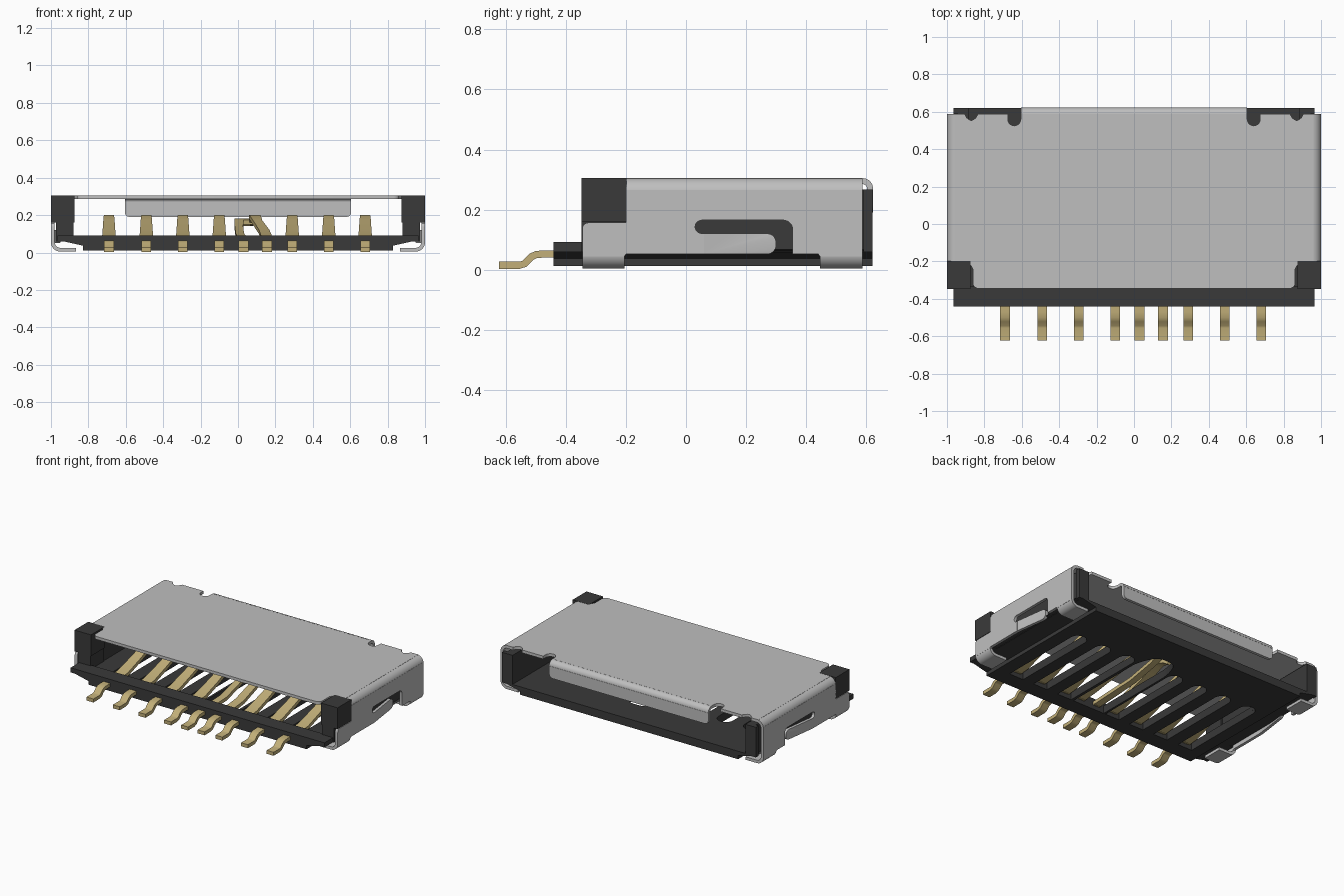
import bpy, math
from mathutils import Matrix, Vector

if "Cube" in bpy.data.objects:
    bpy.data.objects.remove(bpy.data.objects["Cube"], do_unlink=True)


def material(name, rgb):
    m = bpy.data.materials.new(name)
    m.use_nodes = True
    m.diffuse_color = (*rgb, 1)
    b = next(n for n in m.node_tree.nodes if n.type == 'BSDF_PRINCIPLED')
    b.inputs["Base Color"].default_value = (*rgb, 1)
    return m


STEEL = material("steel grey", (0.52, 0.52, 0.52))
BLACK = material("housing black", (0.042, 0.042, 0.042))
GOLD = material("contact gold", (0.54, 0.43, 0.19))

# Outline plane to world: outlines are (x, y), (y, z) or (z, x)
AXES = {'z': Matrix.Identity(3),
        'x': Matrix(((0, 0, 1), (1, 0, 0), (0, 1, 0))),
        'y': Matrix(((0, 1, 0), (0, 0, 1), (1, 0, 0)))}


def fillet(pts):
    """Round the corners that carry a third value, the radius."""
    out = []
    for i, p in enumerate(pts):
        c = Vector(p[:2])
        if len(p) < 3:
            out.append(c)
            continue
        a = (Vector(pts[i - 1][:2]) - c).normalized() * p[2] + c
        b = (Vector(pts[(i + 1) % len(pts)][:2]) - c).normalized() * p[2] + c
        for k in range(6):
            t = k / 5
            out.append(a * (1 - t) ** 2 + c * 0.8 * 2 * t * (1 - t)
                       + (a + b) * 0.2 * t * (1 - t) + b * t * t)
    return out


def finish(ob, mat, smooth=True):
    ob.data.materials.clear()
    ob.data.materials.append(mat)
    bpy.ops.object.select_all(action='DESELECT')
    ob.select_set(True)
    bpy.context.view_layer.objects.active = ob
    if smooth:
        bpy.ops.object.shade_smooth_by_angle(angle=math.radians(35))
    return ob


def plate(name, outlines, lo, hi, axis, mat):
    """Extrude outlines (the first is the border, the rest are holes)."""
    cu = bpy.data.curves.new(name, 'CURVE')
    cu.dimensions, cu.fill_mode = '2D', 'BOTH'
    cu.extrude = abs(hi - lo) / 2
    for o in outlines:
        pts = fillet(o)
        sp = cu.splines.new('POLY')
        sp.points.add(len(pts) - 1)
        for q, p in zip(sp.points, pts):
            q.co = (p[0], p[1], 0, 1)
        sp.use_cyclic_u = True
    ob = bpy.data.objects.new(name, cu)
    bpy.context.collection.objects.link(ob)
    bpy.ops.object.select_all(action='DESELECT')
    ob.select_set(True)
    bpy.context.view_layer.objects.active = ob
    bpy.ops.object.convert(target='MESH')
    ob = bpy.context.view_layer.objects.active
    ob.data.transform(AXES[axis].to_4x4() @ Matrix.Translation((0, 0, (lo + hi) / 2)))
    return finish(ob, mat)


def box(name, x, y, z, mat):
    return plate(name, [rect(*x, *y)], *z, 'z', mat)


def rect(u0, u1, v0, v1):
    return [(u0, v0), (u1, v0), (u1, v1), (u0, v1)]


def band(path, t):
    """Closed outline of a bent strip with thickness t, centred on the path."""
    P = [Vector(p) for p in path]
    left, right = [], []
    for i, p in enumerate(P):
        d = (P[min(i + 1, len(P) - 1)] - P[max(i - 1, 0)]).normalized()
        n = Vector((-d.y, d.x)) * t / 2
        left.append(tuple(p + n))
        right.append(tuple(p - n))
    return left + right[::-1]


def arc(cu, cv, r, a0, a1, n=8):
    return [(cu + r * math.cos(math.radians(a0 + (a1 - a0) * i / n)),
             cv + r * math.sin(math.radians(a0 + (a1 - a0) * i / n))) for i in range(n + 1)]


def ribbon(name, path, t=0.024):
    """Gold strip through (x, y, z, width) stations, flat across x."""
    verts, faces = [], []
    for i, (x, y, z, w) in enumerate(path):
        a, b = path[max(i - 1, 0)], path[min(i + 1, len(path) - 1)]
        d = Vector((b[1] - a[1], b[2] - a[2])).normalized()
        ny, nz = -d.y * t / 2, d.x * t / 2
        verts += [(x - w / 2, y - ny, z - nz), (x + w / 2, y - ny, z - nz),
                  (x + w / 2, y + ny, z + nz), (x - w / 2, y + ny, z + nz)]
        if i:
            k = 4 * i
            faces += [(k - 4 + j, k - 4 + (j + 1) % 4, k + (j + 1) % 4, k + j) for j in range(4)]
    k = len(verts) - 4
    faces += [(3, 2, 1, 0), (k, k + 1, k + 2, k + 3)]
    me = bpy.data.meshes.new(name)
    me.from_pydata(verts, [], faces)
    ob = bpy.data.objects.new(name, me)
    bpy.context.collection.objects.link(ob)
    return finish(ob, GOLD)


# Housing floor with contact slots, flaring outward to the rim
ARMS = (-0.69, -0.49, -0.295, -0.10, 0.29, 0.485, 0.68)
slots = [[(x - 0.055, -0.33), (x + 0.055, -0.33), (x + 0.055, 0.32, 0.05), (x - 0.055, 0.32, 0.05)]
         for x in ARMS]
slots.append([(-0.03, -0.33), (0.215, -0.33), (0.215, 0.3, 0.06), (0.15, 0.42, 0.04),
              (0.02, 0.42, 0.04), (-0.03, 0.3, 0.06)])
plate("floor_base", [rect(-0.83, 0.83, -0.44, 0.62)] + slots, 0.012, 0.037, 'z', BLACK)
rim = plate("floor_rim", [rect(-0.965, 0.965, -0.44, 0.62)] + slots, 0.037, 0.067, 'z', BLACK)
for v in rim.data.vertices:
    if abs(v.co.x) > 0.9 and v.co.z < 0.05:
        v.co.x = math.copysign(0.83, v.co.x)
box("front_bar", (-0.965, 0.965), (-0.44, -0.335), (0.06, 0.092), BLACK)

# Shell top with corner notches
half = [(0.862, -0.345, 0.03), (0.862, -0.24), (0.885, -0.2), (0.96, -0.2), (0.96, 0.587),
        (0.905, 0.587), (0.895, 0.568), (0.87, 0.55, 0.012), (0.845, 0.568), (0.835, 0.587),
        (0.675, 0.587), (0.675, 0.525, 0.035), (0.605, 0.525, 0.035), (0.605, 0.587)]
mirrored = [(-p[0],) + p[1:] for p in reversed(half)]
plate("shell_top", [half + mirrored], 0.285, 0.305, 'z', STEEL)

# Rear flap rolled down from the top
plate("flap_roll", [band(arc(0.587, 0.27, 0.025, 90, 0), 0.02)], -0.605, 0.605, 'x', STEEL)
plate("rear_flap", [[(0.27, -0.605), (0.27, 0.605), (0.19, 0.605, 0.025), (0.19, -0.605, 0.025)]],
      0.602, 0.622, 'y', STEEL)

# Side panel outline with the L-shaped cut around the spring tongue
side = [(-0.345, 0.045), (-0.345, 0.157, 0.02), (-0.2, 0.157), (-0.2, 0.265), (0.587, 0.265),
        (0.587, 0.045), (0.445, 0.045), (0.44, 0.052), (0.355, 0.052), (0.355, 0.165, 0.03),
        (0.03, 0.165, 0.022), (0.03, 0.121, 0.022), (0.06, 0.121), (0.06, 0.052),
        (-0.2, 0.052), (-0.205, 0.045)]

for s, tag in ((1, "left"), (-1, "right")):
    # Housing side wall, rear post and front corner block
    box("side_wall_" + tag, (s * 0.885, s * 0.945), (-0.345, 0.62), (0.06, 0.267), BLACK)
    box("rear_post_" + tag, (s * 0.885, s * 0.965), (0.59, 0.62), (0.06, 0.267), BLACK)
    box("block_lower_" + tag, (s * 0.88, s * 0.972), (-0.347, -0.2), (0.06, 0.165), BLACK)
    box("block_upper_" + tag, (s * 0.875, s * 1.0), (-0.347, -0.198), (0.16, 0.306), BLACK)

    # Shell side, rounded upper edge and folded feet
    plate("shell_side_" + tag, [side], s * 0.98, s * 1.0, 'x', STEEL)
    edge = [(z, s * x) for x, z in arc(0.95, 0.255, 0.04, 0, 90)]
    plate("shell_edge_" + tag, [band(edge, 0.02)], -0.2, 0.587, 'y', STEEL)
    foot = [(z, s * x) for x, z in arc(0.95, 0.055, 0.04, 0, -90) + [(0.865, 0.015)]]
    for n, y0, y1 in (("front", -0.345, -0.205), ("rear", 0.445, 0.587)):
        plate(f"foot_{n}_{tag}", [band(foot, 0.02)], y0, y1, 'y', STEEL)

    # Spring tongue bent gently inward
    tongue = [(0.055, 0.052), (0.15, 0.052), (0.30, 0.052, 0.03), (0.30, 0.121, 0.03),
              (0.15, 0.121), (0.055, 0.121)]
    ob = plate("spring_tongue_" + tag, [tongue], s * 0.98, s * 1.0, 'x', STEEL)
    for v in ob.data.vertices:
        v.co.x -= s * 0.03 * min(1, max(0, (v.co.y - 0.055) / 0.22))

# Solder tails
for i, x in enumerate(sorted(ARMS + (0.03, 0.155))):
    ribbon(f"solder_tail_{i + 1}", [(x, y, z, 0.052) for y, z in (
        (-0.622, 0.015), (-0.555, 0.015), (-0.538, 0.02), (-0.515, 0.043),
        (-0.498, 0.051), (-0.47, 0.053), (-0.32, 0.053))])

# Contact springs rising to hooked tips
for i, x in enumerate(ARMS):
    ribbon(f"contact_spring_{i + 1}", [(x, y, z, w) for y, z, w in (
        (-0.36, 0.053, 0.075), (-0.26, 0.062, 0.075), (-0.12, 0.105, 0.068), (0.05, 0.165, 0.06),
        (0.11, 0.187, 0.055), (0.15, 0.19, 0.045), (0.19, 0.178, 0.04), (0.23, 0.15, 0.035))])

# Card detection springs in the centre opening
ribbon("detect_spring_outer", [
    (0.155, -0.36, 0.053, 0.06), (0.155, -0.2, 0.07, 0.06), (0.14, -0.02, 0.11, 0.055),
    (0.105, 0.12, 0.16, 0.05), (0.09, 0.22, 0.19, 0.06), (0.09, 0.27, 0.185, 0.06),
    (0.09, 0.33, 0.155, 0.05)])
ribbon("detect_spring_inner", [
    (0.03, -0.36, 0.053, 0.05), (0.03, -0.2, 0.06, 0.05), (0.01, 0.0, 0.09, 0.045),
    (0.005, 0.18, 0.13, 0.045), (0.005, 0.3, 0.165, 0.05)])
ribbon("detect_crossbar", [
    (0.03, 0.29, 0.163, 0.1), (0.03, 0.34, 0.17, 0.1), (0.03, 0.36, 0.15, 0.1)])
